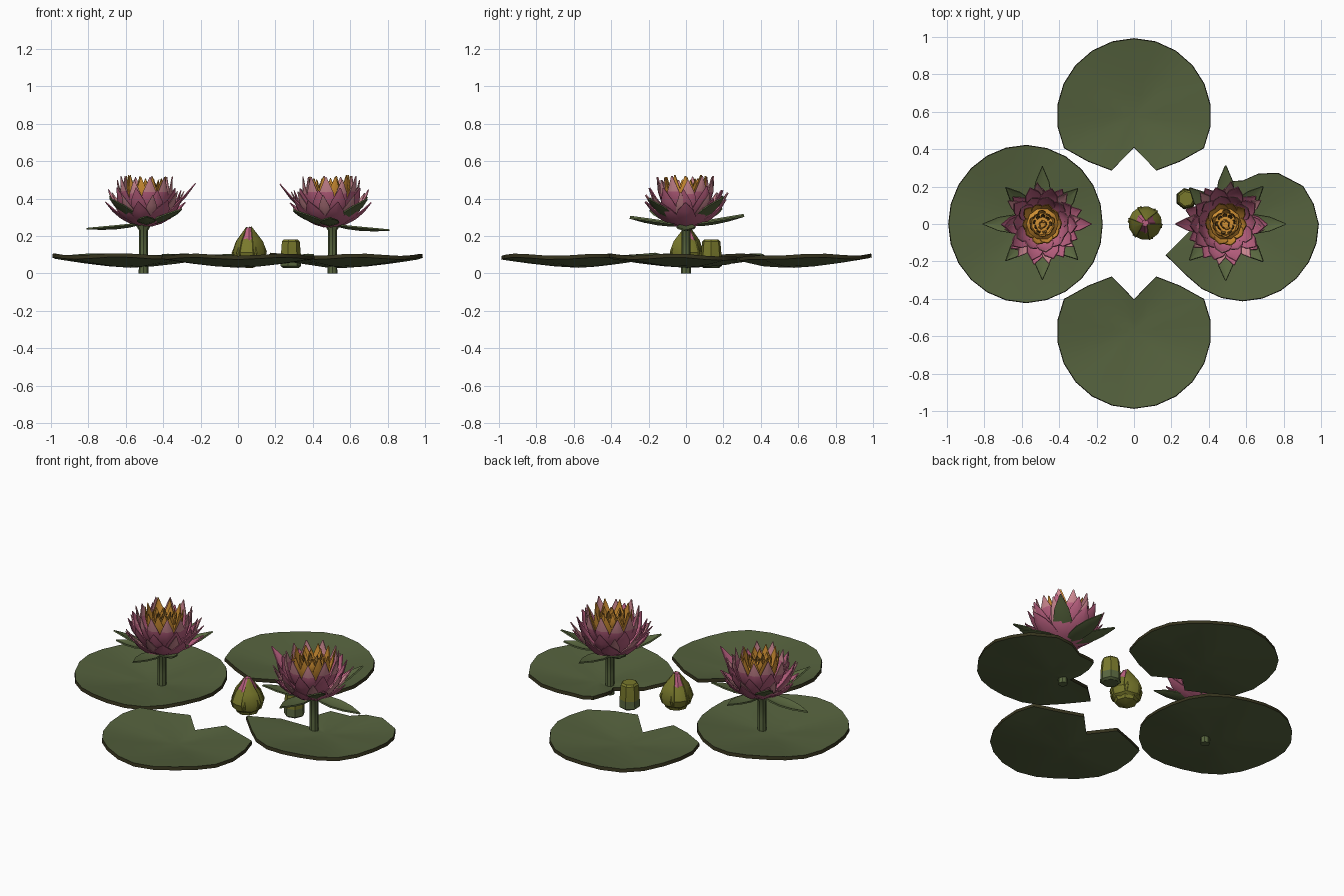
import bpy, math, random
from math import sin, cos, radians, pi

if "Cube" in bpy.data.objects:
    bpy.data.objects.remove(bpy.data.objects["Cube"])

random.seed(4)


def mat(name, rgb):
    m = bpy.data.materials.new(name)
    m.diffuse_color = (*rgb, 1)
    m.use_nodes = True
    m.node_tree.nodes["Principled BSDF"].inputs["Base Color"].default_value = m.diffuse_color
    return m


PAD = mat("pad_green", (0.09, 0.12, 0.047))
RIM = mat("rim_dark_brown", (0.035, 0.032, 0.012))
SEPAL = mat("sepal_green", (0.10, 0.135, 0.05))
PINK = mat("petal_pink", (0.50, 0.12, 0.22))
PALE = mat("petal_pale_pink", (0.62, 0.25, 0.29))
GOLD = mat("golden_orange", (0.66, 0.29, 0.035))
BROWN = mat("stamen_brown", (0.22, 0.11, 0.02))
OLIVE = mat("bud_olive", (0.19, 0.19, 0.025))


def make(name, verts, faces, mats, thick=0, rule=None, angle=35):
    me = bpy.data.meshes.new(name)
    me.from_pydata(verts, [], faces)
    for m in mats:
        me.materials.append(m)
    if rule:
        for p in me.polygons:
            p.material_index = rule(p)
    ob = bpy.data.objects.new(name, me)
    bpy.context.collection.objects.link(ob)
    bpy.ops.object.select_all(action='DESELECT')
    bpy.context.view_layer.objects.active = ob
    ob.select_set(True)
    if thick:
        s = ob.modifiers.new("thickness", 'SOLIDIFY')
        s.thickness = thick
        if mats[-1] is RIM:
            s.material_offset_rim = 1
        bpy.ops.object.modifier_apply(modifier=s.name)
    bpy.ops.object.shade_smooth_by_angle(angle=radians(angle))
    return ob


def lathe(name, x, y, profile, sides, mats, rule=None):
    v, f = [], []
    for r, z in profile:
        for i in range(sides):
            a = 2 * pi * i / sides
            v.append((x + r * cos(a), y + r * sin(a), z))
    for k in range(len(profile) - 1):
        for i in range(sides):
            j = (i + 1) % sides
            f.append((k * sides + i, k * sides + j, (k + 1) * sides + j, (k + 1) * sides + i))
    f.append(tuple(reversed(range(sides))))
    f.append(tuple(range((len(profile) - 1) * sides, len(profile) * sides)))
    return make(name, v, f, mats, rule=rule)


def petals(name, x, y, flip, specs, mats, thick=0.005, cup=0.3, rule=None):
    """Each spec: angle in degrees, half width, and base, mid, tip as (radius, z)."""
    v, f = [], []
    shape = [0.45, 0.85, 1.0, 0.75, 0.04]
    for ang, w, p0, p1, p2 in specs:
        a, base = radians(ang), len(v)
        for i, k in enumerate(shape):
            t = i / (len(shape) - 1)
            b = ((1 - t) ** 2, 2 * t * (1 - t), t * t)
            r, z = (b[0] * p0[n] + b[1] * p1[n] + b[2] * p2[n] for n in (0, 1))
            dr = (1 - t) * (p1[0] - p0[0]) + t * (p2[0] - p1[0])
            dz = (1 - t) * (p1[1] - p0[1]) + t * (p2[1] - p1[1])
            d = math.hypot(dr, dz) or 1
            for s in (-1, 0, 1):
                # edges lift toward the flower axis
                c = cup * w * k * abs(s)
                rr, zz = r - c * dz / d, z + c * dr / d
                px = rr * cos(a) - s * w * k * sin(a)
                py = rr * sin(a) + s * w * k * cos(a)
                v.append((x + flip * px, y + py, zz))
        for i in range(len(shape) - 1):
            for s in (0, 1):
                q = base + i * 3 + s
                f.append((q, q + 1, q + 4, q + 3))
    return make(name, v, f, mats, thick, rule)


def ring(n, start, w, p0, p1, p2, jitter=0.012):
    out = []
    for i in range(n):
        j = lambda: random.uniform(-jitter, jitter)
        out.append((start + 360 * i / n + j() * 300, w * (1 + j() * 6), p0,
                    (p1[0] + j() * .5, p1[1]), (p2[0] + j(), p2[1] + j())))
    return out


# Lily pads: dished sheets whose outline is (angle, radius) keys around the pad centre
def pad(name, cx, cy, keys):
    keys = sorted((a % 360, r) for a, r in keys)
    outline = []
    for (a0, r0), (a1, r1) in zip(keys, keys[1:] + [(keys[0][0] + 360, keys[0][1])]):
        n = max(1, round((a1 - a0) / 16))
        outline += [(radians(a0 + (a1 - a0) * i / n), r0 + (r1 - r0) * i / n) for i in range(n)]
    v, f, n = [(cx, cy, 0.05)], [], len(outline)
    steps = (0.3, 0.6, 0.85, 1.0)
    for s in steps:
        for a, r in outline:
            d = r * s
            z = 0.05 + 0.05 * (d / 0.41) ** 1.4 + 0.006 * sin(5 * a + cx * 4) * s
            v.append((cx + d * cos(a), cy + d * sin(a), z))
    for i in range(n):
        j = (i + 1) % n
        f.append((0, 1 + i, 1 + j))
        for k in range(len(steps) - 1):
            o = 1 + k * n
            f.append((o + i, o + n + i, o + n + j, o + j))
    make(name, v, f, [PAD, RIM], 0.02, angle=50)


def notched(d):
    return [(d, .17), (d - 22, .315), (d + 22, .315), (d - 45, .345), (d + 45, .345),
            (d - 65, .41), (d + 65, .41), (d + 180, .41)]


pad("back_pad", 0, 0.58, notched(270))
pad("front_pad", 0, -0.575, notched(90))
pad("left_pad", -0.575, 0, [(0, .405), (90, .42), (180, .415), (270, .42)])
pad("right_pad", 0.58, 0, [(202, .44), (222, .405), (270, .41), (0, .405), (32, .38),
                           (55, .33), (90, .23), (118, .24), (170, .11)])

# Two open flowers, mirrored about x = 0; local +x points to the middle
SEPALS = [(180, .32, .235), (90, .31, .31), (270, .30, .30), (135, .28, .41),
          (225, .28, .40), (45, .27, .35), (315, .27, .34)]
for side, flip in (("left", 1), ("right", -1)):
    random.seed(9)
    cx = -0.49 * flip
    n = side + "_flower_"
    lathe(n + "stem", cx - 0.015 * flip, 0,
          [(.026, 0), (.024, .12), (.024, .23), (.05, .27), (.07, .31)], 8, [SEPAL])
    petals(n + "sepals", cx, 0, flip,
           [(a, .05, (.03, .26), (.14, .25 + (z - .3) * .4), (r, z)) for a, r, z in SEPALS],
           [SEPAL], 0.008)
    outer = ring(9, 20, .052, (.03, .25), (.15, .27), (.215, .39))
    outer.append((0, .045, (.03, .26), (.16, .32), (.265, .48)))
    petals(n + "outer_petals", cx, 0, flip, outer, [PINK])
    petals(n + "middle_petals", cx, 0, flip,
           ring(10, 0, .052, (.03, .26), (.17, .30), (.195, .455)), [PINK])
    # inner petals pale toward the tip
    petals(n + "inner_petals", cx, 0, flip,
           ring(11, 15, .046, (.03, .28), (.16, .34), (.155, .51)), [PINK, PALE],
           rule=lambda p: int(p.center.z > .43))
    petals(n + "pale_petals", cx, 0, flip,
           ring(8, 8, .035, (.03, .26), (.16, .29), (.215, .43)), [PALE])
    petals(n + "golden_petals", cx, 0, flip,
           ring(10, 0, .036, (.03, .32), (.115, .37), (.115, .515)), [GOLD])
    lathe(n + "golden_heart", cx, 0, [(.05, .32), (.085, .40), (.06, .43), (.01, .435)], 10, [GOLD])
    petals(n + "golden_stamens", cx, 0, flip,
           ring(10, 18, .02, (.03, .38), (.08, .43), (.065, .50)), [GOLD], .004)
    petals(n + "brown_stamens", cx, 0, flip,
           ring(9, 5, .012, (.02, .40), (.06, .44), (.045, .485)), [BROWN], .004)
    petals(n + "inner_stamens", cx, 0, flip,
           ring(6, 5, .012, (.005, .40), (.03, .44), (.02, .475)), [GOLD], .004)

# Closed bud: pink core wrapped in olive sepals
BX, BY = 0.06, 0.005
lathe("bud_core", BX, BY, [(.03, .04), (.07, .08), (.076, .13), (.05, .19), (.018, .245)], 8, [PINK])
petals("bud_sepals", BX, BY, 1,
       [(i * 60 + 20, .056, (.035, .04), (.155, .09), (.016, .225 + .025 * (i % 2))) for i in range(6)],
       [OLIVE], 0.006, cup=0.25)
lathe("bud_base", BX, BY, [(.02, .03), (.06, .045), (.07, .07)], 8, [OLIVE])

# Small blunt bud with a green collar
lathe("small_bud", 0.28, 0.135, [(.045, .03), (.058, .04), (.056, .085), (.056, .10), (.05, .17), (.04, .18)],
      7, [OLIVE, SEPAL], rule=lambda p: int(p.center.z < .07))
